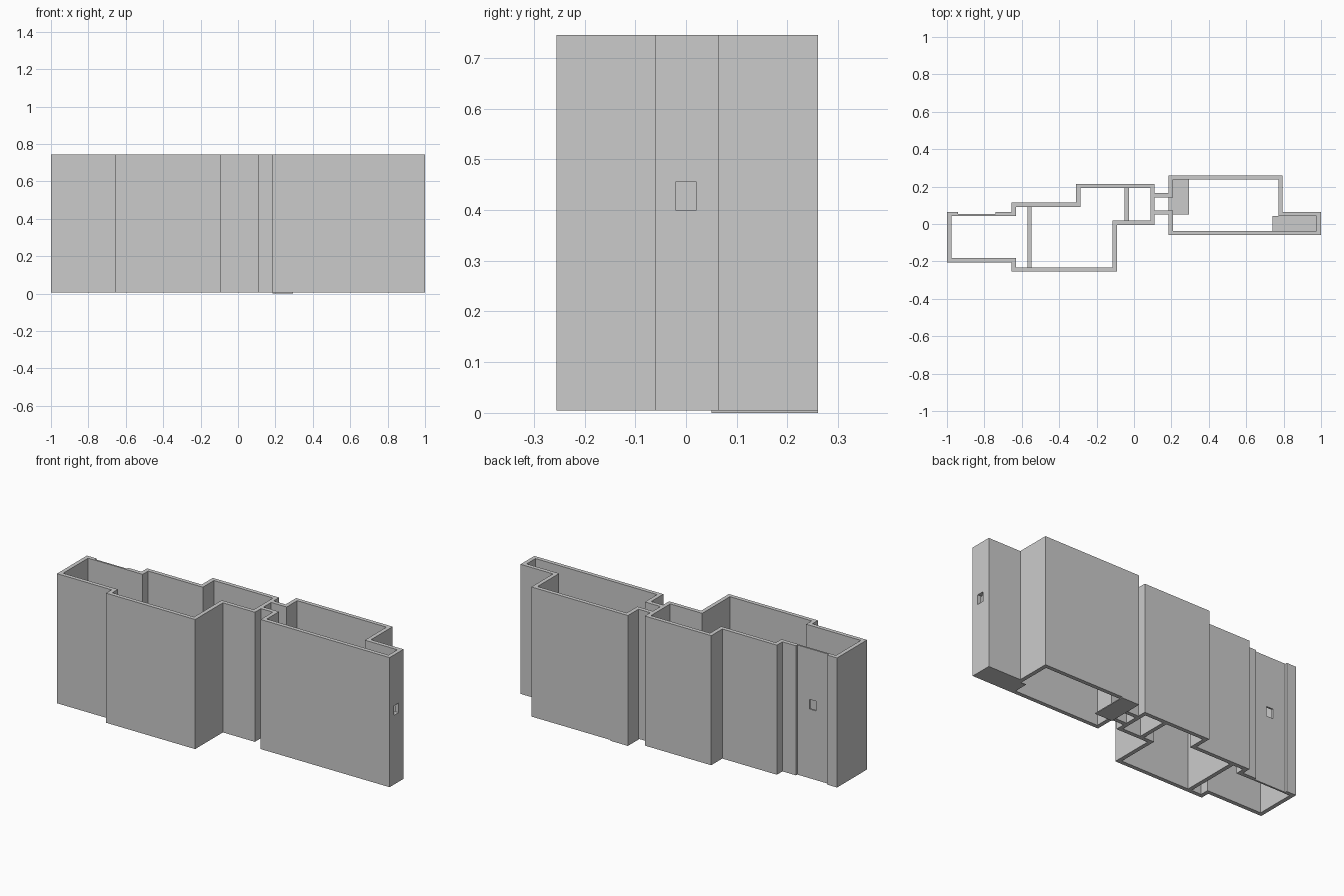
import bpy, bmesh
from mathutils import Vector

if "Cube" in bpy.data.objects:
    bpy.data.objects.remove(bpy.data.objects["Cube"])

T = 0.023            # wall thickness
Z0, Z1 = 0.005, 0.745


def finish(name, bm):
    bmesh.ops.recalc_face_normals(bm, faces=bm.faces)
    me = bpy.data.meshes.new(name)
    bm.to_mesh(me)
    bm.free()
    ob = bpy.data.objects.new(name, me)
    bpy.context.collection.objects.link(ob)
    return ob


def box(name, lo, hi):
    bm = bmesh.new()
    bmesh.ops.create_cube(bm, size=1)
    for v in bm.verts:
        v.co = [lo[i] + (v.co[i] + 0.5) * (hi[i] - lo[i]) for i in range(3)]
    return finish(name, bm)


def wall(name, pts):
    """Clockwise right-angled outline, thickened inward and extruded upward."""
    p = [Vector(q) for q in pts]
    n = []
    for a, b in zip(p, p[1:]):
        d = (b - a).normalized()
        n.append(Vector((d.y, -d.x)))
    offs = [n[0]] + [a + b for a, b in zip(n, n[1:])] + [n[-1]]
    bm = bmesh.new()
    outer = [bm.verts.new((v.x, v.y, Z0)) for v in p]
    inner = [bm.verts.new((v.x + o.x * T, v.y + o.y * T, Z0)) for v, o in zip(p, offs)]
    for i in range(len(p) - 1):
        bm.faces.new((outer[i], outer[i + 1], inner[i + 1], inner[i]))
    ext = bmesh.ops.extrude_face_region(bm, geom=bm.faces[:], use_keep_orig=True)
    for g in ext["geom"]:
        if isinstance(g, bmesh.types.BMVert):
            g.co.z = Z1
    return finish(name, bm)


def cut(ob, lo, hi):
    cutter = box("window_cutter", lo, hi)
    cutter.hide_render = True
    m = ob.modifiers.new("window", "BOOLEAN")
    m.operation, m.solver, m.object = "DIFFERENCE", "EXACT", cutter
    bpy.context.view_layer.objects.active = ob
    bpy.ops.object.modifier_apply(modifier=m.name)
    bpy.data.objects.remove(cutter)


# Left block: stepped perimeter, open where the thin panel sits
wall("left_block_walls", [
    (-0.74, 0.065), (-0.632, 0.065), (-0.632, 0.065)][:1] + [
    (-0.655, 0.065), (-0.655, 0.115), (-0.31, 0.115), (-0.31, 0.215),
    (0.11, 0.215), (0.11, -0.005), (-0.092, -0.005), (-0.092, -0.255),
    (-0.655, -0.255), (-0.655, -0.205), (-1, -0.205), (-1, 0.065), (-0.94, 0.065)])

# Thin recessed panel with its small window
panel = box("recessed_panel", (-0.942, 0.043, Z0), (-0.738, 0.053, Z1))
cut(panel, (-0.86, 0.0, 0.40), (-0.817, 0.1, 0.455))

# Right block: perimeter including the connecting passage walls
right = wall("right_block_walls", [
    (0.11, 0.165), (0.185, 0.165), (0.185, 0.26), (0.795, 0.26), (0.795, 0.065),
    (1, 0.065), (1, -0.06), (0.185, -0.06), (0.185, 0.05), (0.11, 0.05)])
cut(right, (0.9, -0.021, 0.40), (1.1, 0.021, 0.455))

# Partitions inside the left block, lower than the outer walls
box("wide_partition", (-0.57, -0.233, Z0), (-0.547, 0.093, 0.55))
box("narrow_partition", (-0.05, 0.017, Z0), (-0.027, 0.193, 0.55))

# Floor pieces
box("entry_floor", (0.185, 0.05, 0), (0.295, 0.26, Z0))
box("end_floor", (0.74, -0.038, Z0), (0.978, 0.042, 0.01))
